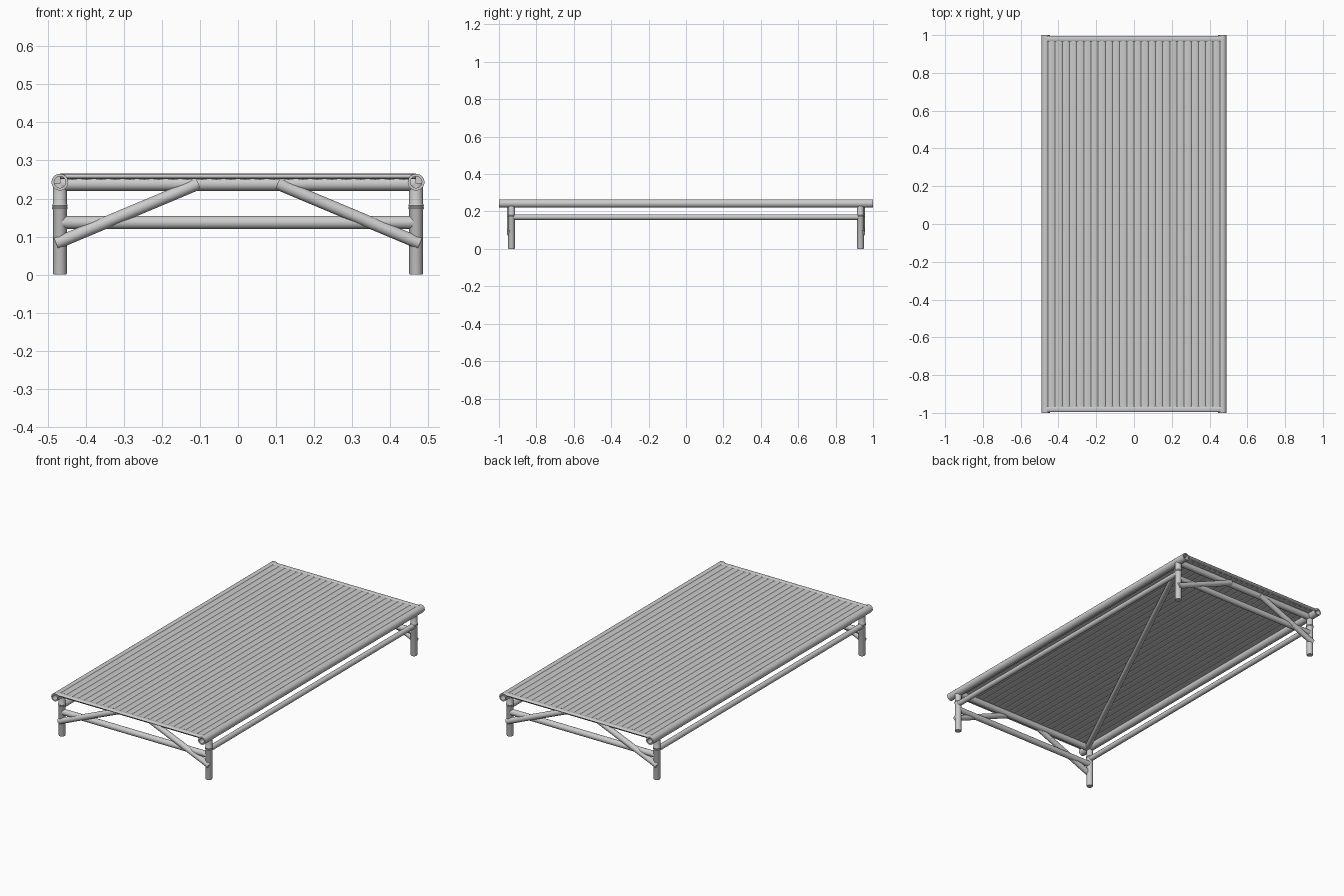
import bpy, bmesh, math
from mathutils import Vector

cube = bpy.data.objects.get("Cube")
if cube:
    bpy.data.objects.remove(cube, do_unlink=True)

GREY = (0.6, 0.6, 0.6, 1.0)
mat = bpy.data.materials.new("cane grey")
mat.use_nodes = True
mat.diffuse_color = GREY
bsdf = next(n for n in mat.node_tree.nodes if n.type == 'BSDF_PRINCIPLED')
bsdf.inputs["Base Color"].default_value = GREY


def lathe(name, start, end, profile, sides=20, flat=1.0):
    """Revolve (radius, distance) pairs around the line from start to end."""
    start, end = Vector(start), Vector(end)
    axis = (end - start).normalized()
    turn = axis.to_track_quat('Z', 'Y')
    bm = bmesh.new()
    rings = []
    for radius, dist in profile:
        ring = []
        for i in range(sides):
            a = math.tau * i / sides
            offset = turn @ Vector((radius * math.cos(a), radius * math.sin(a), 0))
            offset.z *= flat
            ring.append(bm.verts.new(start + axis * dist + offset))
        rings.append(ring)
    for low, high in zip(rings, rings[1:]):
        for i in range(sides):
            j = (i + 1) % sides
            bm.faces.new((low[i], low[j], high[j], high[i]))
    bm.faces.new(rings[0][::-1])
    bm.faces.new(rings[-1])
    bmesh.ops.recalc_face_normals(bm, faces=bm.faces)
    mesh = bpy.data.meshes.new(name)
    bm.to_mesh(mesh)
    bm.free()
    mesh.materials.append(mat)
    obj = bpy.data.objects.new(name, mesh)
    bpy.context.collection.objects.link(obj)
    bpy.ops.object.select_all(action='DESELECT')
    obj.select_set(True)
    bpy.context.view_layer.objects.active = obj
    bpy.ops.object.shade_smooth_by_angle(angle=math.radians(40))
    return obj


def pole(name, start, end, radius, **options):
    length = (Vector(end) - Vector(start)).length
    return lathe(name, start, end, [(radius, 0), (radius, length)], **options)


LEG_X, LEG_Y = 0.468, 0.933

for sx, side in ((1, "left"), (-1, "right")):
    x = sx * LEG_X
    # Side rails with hollow ends
    R, BORE, DEPTH = 0.022, 0.015, 0.12
    lathe(f"{side}_rail", (x, -1, 0.243), (x, 1, 0.243),
          [(BORE, DEPTH), (BORE, 0), (R, 0), (R, 2), (BORE, 2), (BORE, 2 - DEPTH)],
          sides=28)
    # Lower side stretchers
    pole(f"{side}_stretcher", (x, -LEG_Y, 0.17), (x, LEG_Y, 0.17), 0.015)

    for sy, end in ((-1, "front"), (1, "back")):
        y = sy * LEG_Y
        # Legs with a swollen cane joint
        lathe(f"{end}_{side}_leg", (x, y, 0), (x, y, 0.24),
              [(0.017, 0), (0.018, 0.003), (0.018, 0.17), (0.0205, 0.175),
               (0.019, 0.178), (0.0205, 0.182), (0.018, 0.187), (0.018, 0.24)])
        # Slanted braces on the outer face of the legs
        yb = sy * 0.942
        pole(f"{end}_{side}_brace", (sx * 0.478, yb, 0.082),
             (sx * 0.104, yb, 0.239), 0.016)

for sy, end in ((-1, "front"), (1, "back")):
    y = sy * LEG_Y
    # Cross bars between the legs
    pole(f"{end}_upper_bar", (-LEG_X, y, 0.238), (LEG_X, y, 0.238), 0.018)
    pole(f"{end}_lower_bar", (-LEG_X, y, 0.137), (LEG_X, y, 0.137), 0.017)
    # Slim edging at the ends of the deck
    pole(f"{end}_deck_edging", (-LEG_X, sy * 0.98, 0.258),
         (LEG_X, sy * 0.98, 0.258), 0.016, flat=0.45)

# Deck of flattened, overlapping canes
COUNT = 24
PITCH = 0.91 / COUNT
for i in range(COUNT):
    x = (i - (COUNT - 1) / 2) * PITCH
    pole(f"deck_slat_{i + 1}", (x, -0.978, 0.256), (x, 0.978, 0.256),
         PITCH * 0.58, flat=0.31)

# Diagonal pole under the deck
pole("diagonal_support", (-0.45, -0.93, 0.238), (0.45, 0.93, 0.238), 0.016)
